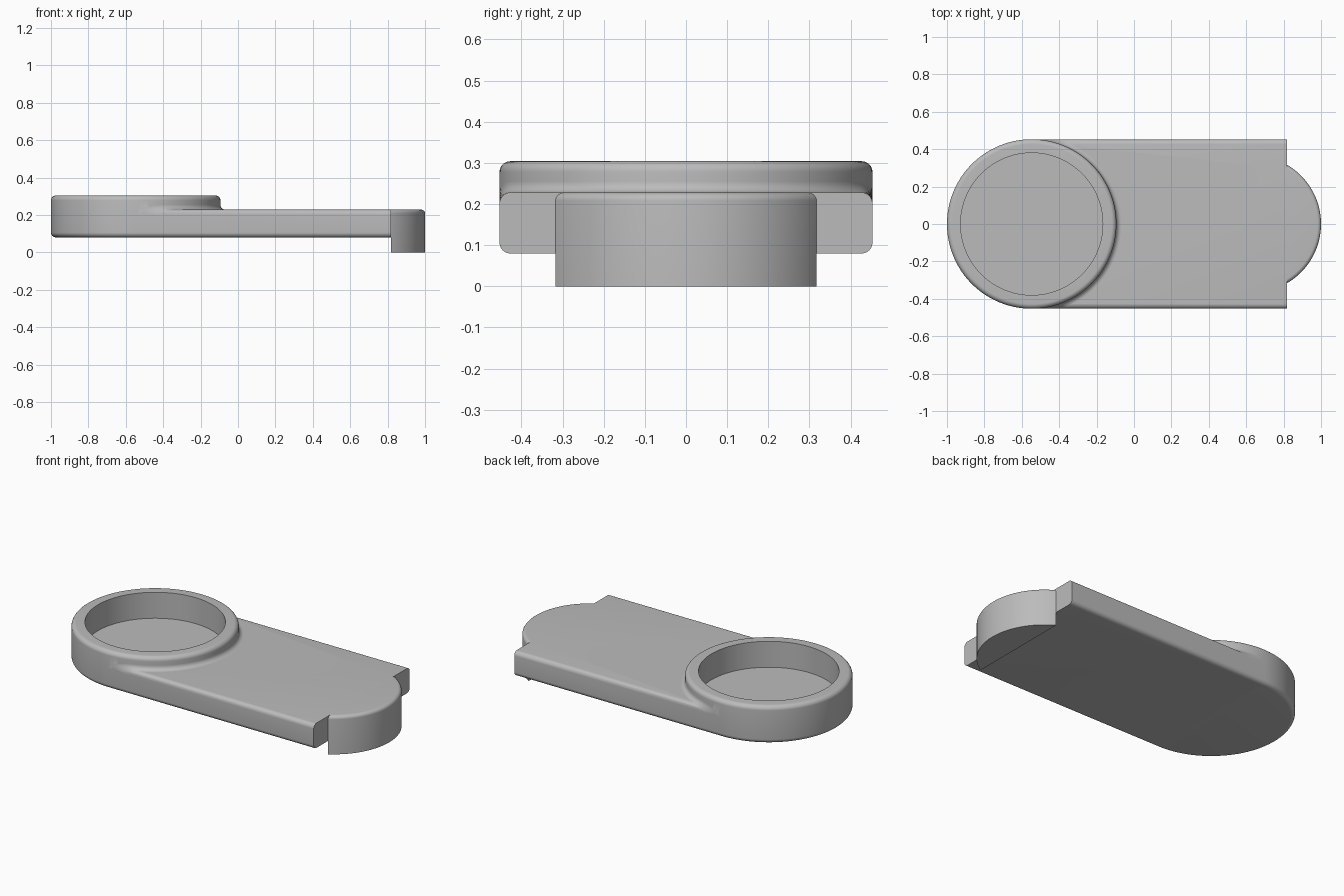
import bpy, bmesh
from math import sin, cos, pi, sqrt, asin

if "Cube" in bpy.data.objects:
    bpy.data.objects.remove(bpy.data.objects["Cube"])

R, CX = 0.453, -0.547            # round head radius and centre
LOW, DECK, RIM = 0.08, 0.228, 0.304
F = 0.026                        # edge rounding
END, TAB_Y = 0.817, 0.317        # arm end and half width of the tab
SEG = 128

grey = bpy.data.materials.new("grey")
grey.use_nodes = True
grey.diffuse_color = (0.5, 0.5, 0.5, 1)
grey.node_tree.nodes["Principled BSDF"].inputs["Base Color"].default_value = (0.5, 0.5, 0.5, 1)


def make(name, bm):
    bmesh.ops.recalc_face_normals(bm, faces=bm.faces)
    me = bpy.data.meshes.new(name)
    bm.to_mesh(me)
    bm.free()
    me.materials.append(grey)
    ob = bpy.data.objects.new(name, me)
    bpy.context.collection.objects.link(ob)
    return ob


def loft(name, loops):
    """Solid made of closed point loops joined in order, capped at both ends."""
    bm = bmesh.new()
    rows = [[bm.verts.new(p) for p in loop] for loop in loops]
    for a, b in zip(rows, rows[1:]):
        for i in range(len(a)):
            j = (i + 1) % len(a)
            bm.faces.new((a[i], a[j], b[j], b[i]))
    bm.faces.new(rows[0])
    bm.faces.new(rows[-1])
    return make(name, bm)


def arc(cx, cz, r, a0, a1, n=8):
    return [(cx + r * cos(a0 + (a1 - a0) * i / n), cz + r * sin(a0 + (a1 - a0) * i / n))
            for i in range(n + 1)]


def disc(r, z):
    return [(CX + r * cos(2 * pi * i / SEG), r * sin(2 * pi * i / SEG), z) for i in range(SEG)]


def combine(target, other, operation):
    mod = target.modifiers.new("combine", "BOOLEAN")
    mod.operation, mod.solver, mod.object = operation, "EXACT", other
    bpy.context.view_layer.objects.active = target
    bpy.ops.object.modifier_apply(modifier=mod.name)
    bpy.data.objects.remove(other)


# Round head with softened top and bottom edges
profile = arc(R - F, LOW + F, F, -pi / 2, 0) + arc(R - F, RIM - F, F, 0, pi / 2)
body = loft("body", [disc(r, z) for r, z in profile])

# Flat arm with a rounded cross-section
section = (arc(R - F, LOW + F, F, -pi / 2, 0) + arc(R - F, DECK - F, F, 0, pi / 2)
           + arc(F - R, DECK - F, F, pi / 2, pi) + arc(F - R, LOW + F, F, pi, 1.5 * pi))
arm = loft("arm", [[(x, y, z) for y, z in section] for x in (CX, END)])
combine(body, arm, "UNION")

# Shallow round pocket in the head
pocket = loft("pocket", [disc(0.38, 0.149), disc(0.38, RIM + 0.1)])
combine(body, pocket, "DIFFERENCE")

# Curved end tab reaching below the arm
sag = 1 - END
tab_r = (TAB_Y ** 2 + sag ** 2) / (2 * sag)
tab_cx = 1 - tab_r


def tab_loop(inset, z):
    r = tab_r - inset
    half = asin(sqrt(r * r - (END - tab_cx) ** 2) / r)
    return [(tab_cx + x, y, z) for x, y in arc(0, 0, r, -half, half, 48)]


tab_top = [tab_loop(0.02 - r, z) for r, z in arc(0, DECK - 0.02, 0.02, 0, pi / 2)]
tab = loft("end_tab", [tab_loop(0, 0)] + tab_top)
combine(body, tab, "UNION")

# Concave fillet where the head rises from the arm, following the arm's rounded sides
bm = bmesh.new()
rows = []
for i in range(65):
    a = -pi / 2 + pi * (0.02 + 0.96 * i / 64)
    row = []
    for r, z in arc(R + F, DECK + F, F, pi, 1.5 * pi):
        y = max(-R, min(R, r * sin(a)))
        d = max(0, abs(y) - (R - F))
        drop = F - sqrt(max(0, F * F - d * d))
        row.append(bm.verts.new((CX + r * cos(a), y, z - drop)))
    rows.append(row)
for a, b in zip(rows, rows[1:]):
    for k in range(len(a) - 1):
        bm.faces.new((a[k], a[k + 1], b[k + 1], b[k]))
fillet = make("head_fillet", bm)
if sum(f.normal.z * f.area for f in fillet.data.polygons) < 0:
    fillet.data.flip_normals()

# Smooth shading with crisp corners
bpy.ops.object.select_all(action="DESELECT")
for ob in (body, fillet):
    ob.select_set(True)
bpy.context.view_layer.objects.active = body
bpy.ops.object.shade_smooth_by_angle(angle=0.6)
